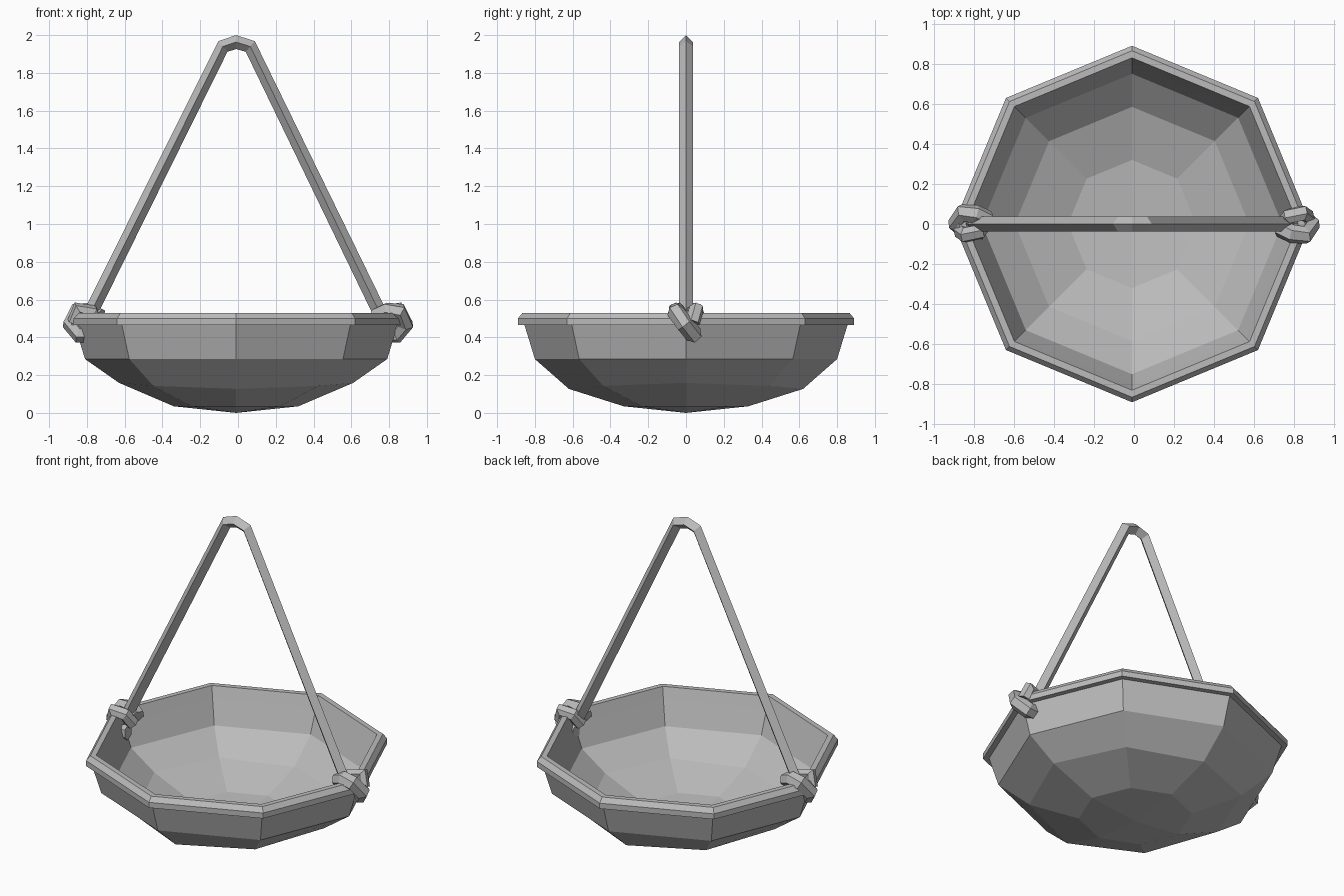
import bpy, bmesh, math
from mathutils import Vector

cube = bpy.data.objects.get("Cube")
if cube:
    bpy.data.objects.remove(cube)

grey = bpy.data.materials.new("plain grey")
grey.use_nodes = True
colour = (0.5, 0.5, 0.5, 1)
grey.diffuse_color = colour
grey.node_tree.nodes["Principled BSDF"].inputs["Base Color"].default_value = colour


def finish(name, bm):
    bmesh.ops.recalc_face_normals(bm, faces=bm.faces[:])
    mesh = bpy.data.meshes.new(name)
    bm.to_mesh(mesh)
    bm.free()
    mesh.materials.append(grey)
    obj = bpy.data.objects.new(name, mesh)
    bpy.context.collection.objects.link(obj)
    return obj


def bridge(bm, a, b):
    n = len(a)
    for i in range(n):
        j = (i + 1) % n
        bm.faces.new((a[i], a[j], b[j], b[i]))


def sweep(name, points, radius, sides):
    """Faceted rope along a path, with mitred corners."""
    bm = bmesh.new()
    pts = [Vector(p) for p in points]
    dirs = [(b - a).normalized() for a, b in zip(pts, pts[1:])]
    normal = Vector((0, 1, 0))
    rings = []
    for i, p in enumerate(pts):
        before, after = dirs[max(i - 1, 0)], dirs[min(i, len(dirs) - 1)]
        t = (before + after).normalized()
        normal = (normal - t * normal.dot(t)).normalized()
        side = t.cross(normal)
        ring = []
        for k in range(sides):
            a = math.tau * k / sides
            ring.append(bm.verts.new(p + radius * (normal * math.cos(a) + side * math.sin(a))))
        rings.append(ring)
    for a, b in zip(rings, rings[1:]):
        bridge(bm, a, b)
    bm.faces.new(rings[0])
    bm.faces.new(rings[-1])
    return finish(name, bm)


# Eight-sided bowl: outer wall, overhanging rim, inner wall (radius, height, sway)
profile = [(0.33, 0.035, 0), (0.62, 0.143, 0.016), (0.80, 0.285, 0), (0.855, 0.465, 0),
           (0.89, 0.465, 0), (0.89, 0.50, 0), (0.865, 0.53, 0), (0.83, 0.53, 0),
           (0.805, 0.46, 0), (0.75, 0.31, 0), (0.585, 0.18, 0.016), (0.32, 0.08, 0)]
CX = -0.01
bm = bmesh.new()
rings = []
for r, z, sway in profile:
    angles = [math.tau * k / 8 for k in range(8)]
    rings.append([bm.verts.new((CX + r * math.cos(a), r * math.sin(a), z + sway * math.cos(2 * a)))
                  for a in angles])
for a, b in zip(rings, rings[1:]):
    bridge(bm, a, b)
# Each centre is closed by four kite faces
for ring, z in ((rings[0], 0), (rings[-1], 0.045)):
    centre = bm.verts.new((CX, 0, z))
    for k in range(0, 8, 2):
        bm.faces.new((centre, ring[k], ring[k + 1], ring[(k + 2) % 8]))
finish("bowl", bm)

# Hanging handle
sweep("handle", [(-0.80, 0, 0.49), (-0.08, 0, 1.94), (CX, 0, 1.963),
                 (0.065, 0, 1.94), (0.77, 0, 0.49)], 0.037, 4)

# Rope hitches over the rim, one turned half round from the other
over = [(0.73, -0.02, 0.51), (0.79, -0.05, 0.54), (0.855, -0.055, 0.535),
        (0.885, -0.005, 0.47), (0.84, 0.04, 0.415), (0.76, 0.03, 0.42)]
back = [(0.75, 0.0, 0.47), (0.775, 0.04, 0.535), (0.845, 0.055, 0.55), (0.865, 0.035, 0.48)]
for side, s in (("left", 1), ("right", -1)):
    for part, path, r in (("outer_hitch", over, 0.047), ("inner_hitch", back, 0.04)):
        sweep(f"{side}_{part}", [(s * x, s * y, z) for x, y, z in path], r, 6)
